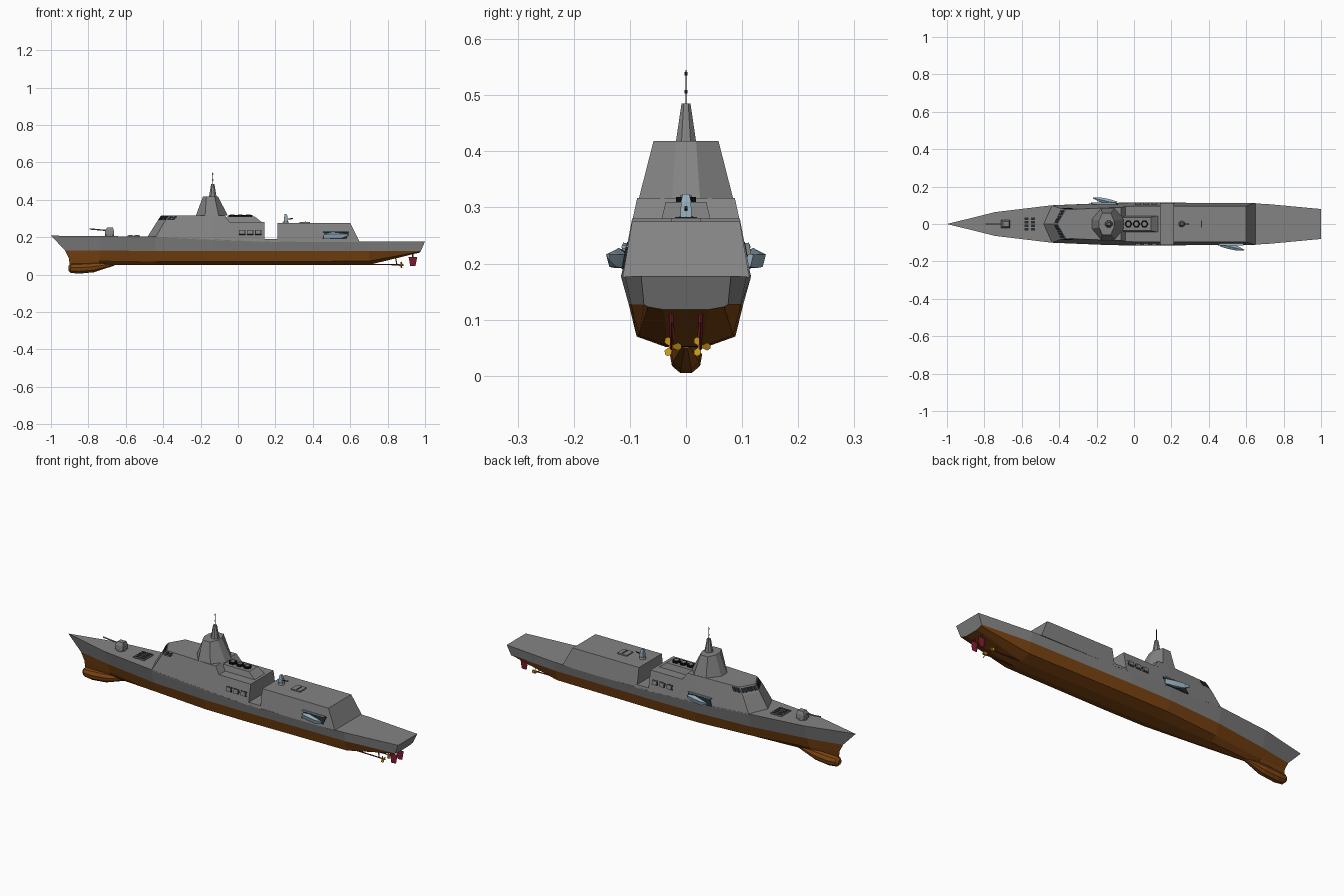
import bpy, bmesh
from math import pi, sin, cos, radians
from mathutils import Vector

cube = bpy.data.objects.get("Cube")
if cube:
    bpy.data.objects.remove(cube, do_unlink=True)


def material(name, rgb):
    m = bpy.data.materials.new(name)
    m.use_nodes = True
    m.diffuse_color = (*rgb, 1)
    m.node_tree.nodes["Principled BSDF"].inputs["Base Color"].default_value = (*rgb, 1)
    return m


GREY = material("ship grey", (.23, .23, .23))
RUST = material("antifouling brown", (.2, .058, .006))
DARK = material("dark glass", (.02, .025, .03))
BLACK = material("funnel black", (.004, .004, .004))
BLUE = material("boat blue grey", (.3, .42, .5))
GOLD = material("propeller gold", (.6, .33, .01))
CRIMSON = material("rudder crimson", (.2, .012, .03))


def loft(name, rings, mats, rule=None):
    """Skin a stack of equal-length rings and cap both ends."""
    bm = bmesh.new()
    rows = [[bm.verts.new(p) for p in ring] for ring in rings]
    n = len(rows[0])
    for a, b in zip(rows, rows[1:]):
        for i in range(n):
            j = (i + 1) % n
            bm.faces.new((a[i], a[j], b[j], b[i]))
    bm.faces.new(rows[0])
    bm.faces.new(rows[-1])
    bmesh.ops.remove_doubles(bm, verts=bm.verts, dist=1e-5)
    bmesh.ops.recalc_face_normals(bm, faces=bm.faces)
    if rule:
        for f in bm.faces:
            f.material_index = rule(f)
    mesh = bpy.data.meshes.new(name)
    bm.to_mesh(mesh)
    bm.free()
    for m in mats:
        mesh.materials.append(m)
    ob = bpy.data.objects.new(name, mesh)
    bpy.context.collection.objects.link(ob)
    return ob


def both_sides(half):
    """Complete an outline by mirroring it across the centre plane."""
    return half + [(x, -y, z) for x, y, z in reversed(half)]


def rect(x0, x1, y, z):
    return [(x0, -y, z), (x1, -y, z), (x1, y, z), (x0, y, z)]


def circle(center, r, n, axis="x", turn=0.0):
    c, pts = Vector(center), []
    for i in range(n):
        a, b = r * cos(2 * pi * i / n + turn), r * sin(2 * pi * i / n + turn)
        pts.append(c + Vector((0, a, b) if axis == "x" else (a, b, 0)))
    return pts


def plate(name, quad, mat, u=(0, 1), v=(0, 1), t=.004):
    """Thin plate on part of a quad, given as bottom pair then top pair."""
    a, b, c, d = map(Vector, quad)
    at = lambda s, h: a.lerp(b, s).lerp(d.lerp(c, s), h)
    pts = [at(u[0], v[0]), at(u[1], v[0]), at(u[1], v[1]), at(u[0], v[1])]
    n = (b - a).cross(d - a).normalized()
    if n.dot(Vector((-.3, a.y + b.y, .2))) < 0:
        n = -n
    return loft(name, [[p - n * .002 for p in pts], [p + n * t for p in pts]], [mat])


def tube(name, p, q, r, mat, n=8):
    p, q = Vector(p), Vector(q)
    rot = (q - p).to_track_quat("Z", "Y")
    ring = [rot @ v for v in circle((0, 0, 0), r, n, "z")]
    return loft(name, [[p + v for v in ring], [q + v for v in ring]], [mat])


# Hull: each station runs deck edge, waterline, chine, keel
stations = [
    [(-1, 0, .208), (-.925, 0, .13), (-.905, 0, .09), (-.9, 0, .052)],
    [(-.74, .064, .206), (-.74, .036, .128), (-.74, .02, .075), (-.74, .005, .051)],
    [(-.44, .1, .203), (-.44, .08, .127), (-.44, .06, .07), (-.44, .025, .051)],
    [(-.13, .113, .188), (-.13, .1, .127), (-.13, .086, .07), (-.13, .035, .051)],
    [(.1, .116, .177), (.1, .102, .127), (.1, .088, .07), (.1, .035, .051)],
    [(.7, .108, .177), (.7, .098, .127), (.7, .084, .072), (.7, .03, .052)],
    [(1, .08, .178), (.978, .075, .127), (.975, .068, .123), (.972, .04, .118)],
]
loft("hull", [both_sides(s) for s in stations], [GREY, RUST],
     lambda f: int(f.calc_center_median().z < .126))

# Bow bulb
loft("bow_bulb", [circle((x, 0, z), r, 9, turn=pi / 2)
                  for x, z, r in ((-.907, .034, .014), (-.895, .033, .025),
                                  (-.85, .032, .029), (-.77, .038, .027), (-.66, .056, .008))], [RUST])

# Forward superstructure with a wedge-shaped front
low = [(-.485, 0, .2), (-.44, .1, .2), (-.13, .113, .184), (.142, .116, .175)]
mid = [(-.435, 0, .28), (-.395, .084, .28), (-.13, .094, .28), (.142, .096, .28)]
top = [(-.41, 0, .317), (-.365, .077, .317), (-.13, .087, .317), (-.07, .087, .317)]
mid_aft = mid[:3] + [(-.045, .095, .28)]
loft("main_superstructure", [both_sides(low), both_sides(mid)], [GREY])
loft("bridge", [both_sides(mid_aft), both_sides(top)], [GREY])
loft("midship_deck", [rect(.13, .22, .115, .174), rect(.13, .22, .112, .19)], [GREY])
loft("hangar", [rect(.21, .65, .113, .175), rect(.21, .6, .096, .275)], [GREY])

# Bridge windows, five panes per side
for s in (1, -1):
    flip = lambda p: (p[0], s * p[1], p[2])
    quad = [flip(p) for p in (mid[0], mid[1], top[1], top[0])]
    for i in range(5):
        plate("bridge_window", quad, DARK, (.06 + .18 * i, .2 + .18 * i), (.3, .85), .003)
    side = [flip(p) for p in (mid[1], mid[2], top[2], top[1])]
    for i in range(2):
        plate("bridge_side_window", side, DARK, (.02 + .09 * i, .09 + .09 * i), (.3, .85), .003)


# Mast: faceted pyramid, spire and pole
def facet(x, a, b, c, d, z):
    return both_sides([(x - a, c, z), (x - d, b, z), (x + d, b, z), (x + a, c, z)])


loft("mast_base", [facet(-.14, .085, .084, .025, .036, .316),
                   facet(-.147, .04, .058, .018, .022, .418)], [GREY])
loft("mast_spire", [facet(-.135, .02, .018, .008, .009, .417),
                    facet(-.135, .009, .008, .004, .004, .485)], [GREY])
tube("mast_pole", (-.135, 0, .48), (-.135, 0, .545), .0014, DARK, 6)
for z in (.503, .535):
    tube("pole_sensor", (-.135, 0, z), (-.135, 0, z + .006), .003, DARK, 6)

# Funnel casing with three hexagonal uptakes
loft("funnel_casing", [rect(-.065, .13, .044, .278), rect(-.06, .09, .036, .31)], [GREY])
for i in range(3):
    x = -.03 + .043 * i
    loft("funnel_uptake", [circle((x, 0, z), .021, 6, "z") for z in (.305, .319)], [BLACK])
    loft("uptake_grille", [circle((x, 0, z), .012, 6, "z") for z in (.315, .321)], [GREY])

# Foredeck gun
loft("gun_ring", [circle((-.687, 0, z), .024, 12, "z") for z in (.2, .214)], [GREY])
loft("gun_turret", [rect(-.71, -.662, .022, .212), rect(-.71, -.664, .02, .235),
                    rect(-.7, -.668, .013, .252)], [GREY])
tube("gun_barrel", (-.7, 0, .236), (-.793, 0, .244), .0035, GREY)

# Foredeck launch cells
for x in (-.575, -.54):
    loft("launch_deck", [rect(x - .015, x + .015, .04, z) for z in (.2, .21)], [GREY])
    for y in (-.028, -.009, .009, .028):
        q = [(x - .01, y - .006, .21), (x + .01, y - .006, .21),
             (x + .01, y + .006, .21), (x - .01, y + .006, .21)]
        loft("launch_hatch", [q, [(a, b, c + .002) for a, b, c in q]], [DARK])

# Hangar roof defence gun and launcher
loft("roof_gun_base", [circle((.255, 0, z), r, 10, "z") for z, r in ((.272, .018), (.285, .013))], [GREY])
loft("roof_gun_body", [rect(.245, .268, .01, .283), rect(.247, .265, .009, .31),
                       rect(.25, .26, .006, .324)], [BLUE])
tube("roof_gun_barrel", (.26, 0, .296), (.295, 0, .3), .003, DARK)
loft("roof_launcher", [rect(.33, .385, .027, z) for z in (.27, .281)], [GREY])
loft("roof_launcher_cells", [rect(.358, .364, .02, z) for z in (.279, .283)], [DARK])


# Side fittings lie on the sloping walls
def wall(x0, x1, z0, z1, s, skew=0):
    y = lambda z: s * (.116 - (z - .175) * .19)
    return [(x0, y(z0), z0), (x1, y(z0), z0), (x1 + skew, y(z1), z1), (x0 + skew, y(z1), z1)]


for s in (1, -1):
    for i in range(3):
        x = .005 + .043 * i
        plate("side_recess", wall(x, x + .034, .213, .238, s), DARK, t=.001)
        plate("side_launcher", wall(x + .004, x + .03, .215, .236, s), GREY, t=.008)

# Boat bays, each with a boat swung outboard
for s, x in ((1, -.155), (-1, .525)):
    plate("boat_bay", wall(x - .075, x + .055, .19, .23, s, .015), DARK, t=.002)
    boat = loft("boat", [[(px, -w, .008), (px, -w * .5, -k), (px, w * .5, -k), (px, w, .008), (px, 0, h)]
                         for px, w, k, h in ((-.065, .011, .014, .01), (-.02, .014, .016, .02),
                                             (.03, .012, .014, .014), (.066, .002, 0, .009))], [BLUE])
    boat.location = (x, s * .124, .208)
    boat.rotation_euler = (0, 0, radians(-13 if s < 0 else 167))
    plate("bay_door", wall(x - .07, x + .06, .226, .232, s), BLUE, t=.009)

# Shafts, propellers and rudders
for y in (-.026, .026):
    tube("shaft", (.62, y, .056), (.885, y, .052), .003, CRIMSON)
    tube("shaft_strut", (.85, y, .052), (.84, y * .8, .1), .003, RUST)
    tube("propeller_hub", (.862, y, .052), (.884, y, .052), .005, GOLD)
    for i in range(3):
        a = 2 * pi * i / 3
        out, side = Vector((0, cos(a), sin(a))), Vector((.5, -sin(a), cos(a)))
        c = Vector((.872, y, .052))
        blade = [c + out * r + side * w for r, w in
                 ((.003, -.003), (.012, -.007), (.018, -.003), (.018, .003), (.012, .007), (.003, .003))]
        loft("propeller_blade", [blade, [p + Vector((.003, 0, 0)) for p in blade]], [GOLD])
    loft("rudder", [[(.935 + px * w, y + py * t, z) for px, py in ((-1, 0), (-.4, 1), (1, 0), (-.4, -1))]
                    for z, w, t in ((.046, .014, .002), (.094, .023, .004))], [CRIMSON])
    tube("rudder_stock", (.935, y, .09), (.935, y, .122), .004, CRIMSON)
